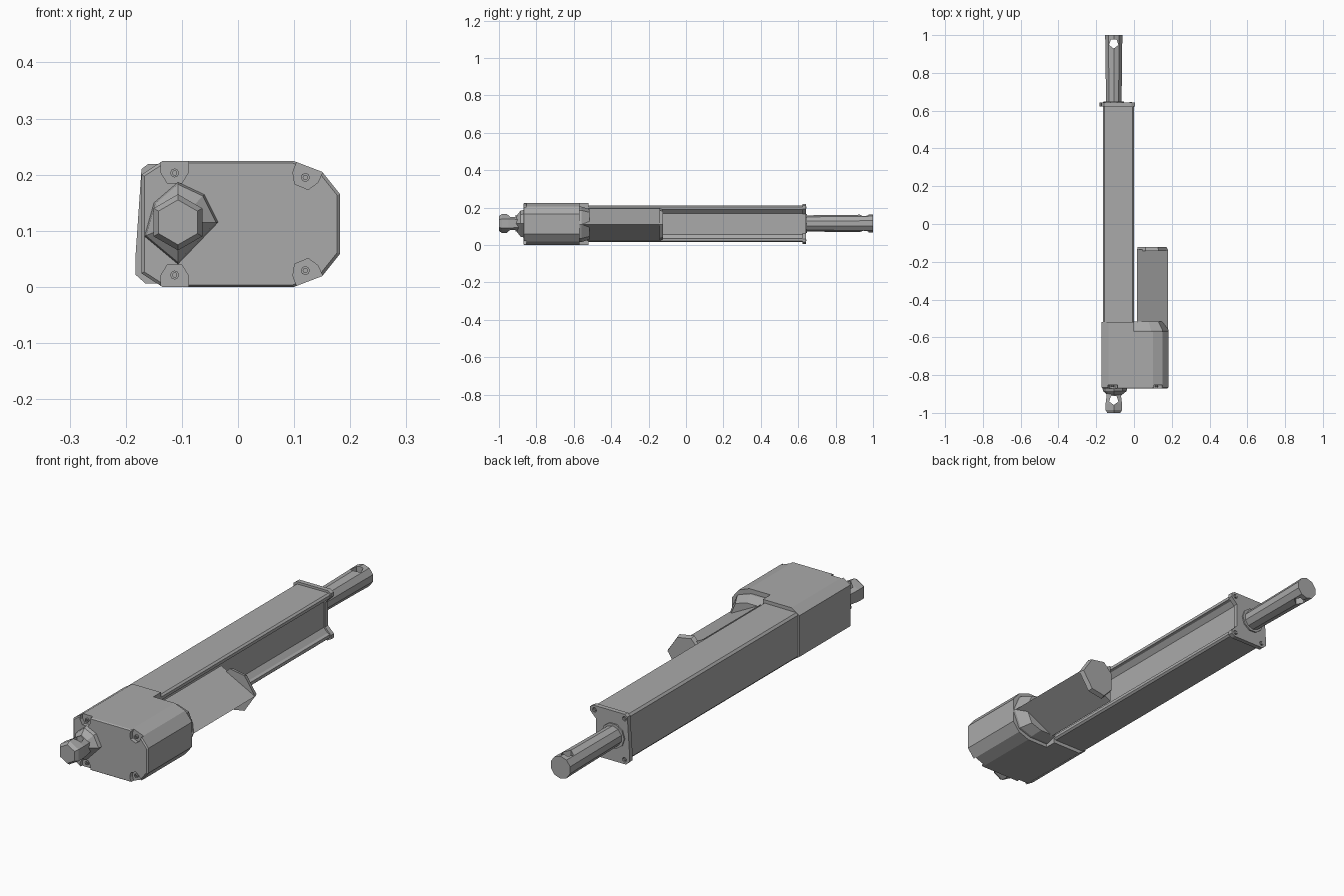
import bpy, bmesh, math
from mathutils import Vector

cube = bpy.data.objects.get("Cube")
if cube:
    bpy.data.objects.remove(cube, do_unlink=True)

grey = bpy.data.materials.new("metal grey")
grey.use_nodes = True
colour = (0.4, 0.4, 0.4, 1)
grey.diffuse_color = colour
grey.node_tree.nodes["Principled BSDF"].inputs["Base Color"].default_value = colour


def loft(name, rings):
    """Skin a list of (y, [(x, z), ...]) cross-sections and cap both ends."""
    bm = bmesh.new()
    loops = [[bm.verts.new((x, y, z)) for x, z in pts] for y, pts in rings]
    n = len(loops[0])
    for a, b in zip(loops, loops[1:]):
        for i in range(n):
            j = (i + 1) % n
            bm.faces.new((a[i], a[j], b[j], b[i]))
    bm.faces.new(loops[0])
    bm.faces.new(loops[-1])
    bmesh.ops.recalc_face_normals(bm, faces=bm.faces)
    mesh = bpy.data.meshes.new(name)
    bm.to_mesh(mesh)
    bm.free()
    mesh.materials.append(grey)
    ob = bpy.data.objects.new(name, mesh)
    bpy.context.collection.objects.link(ob)
    return ob


def prism(name, pts, y0, y1):
    return loft(name, [(y0, pts), (y1, pts)])


def ngon(cx, cz, r, n, turn=0.0):
    return [(cx + r * math.cos(turn + math.tau * i / n),
             cz + r * math.sin(turn + math.tau * i / n)) for i in range(n)]


def scaled(pts, s, cx, cz):
    return [(cx + (x - cx) * s, cz + (z - cz) * s) for x, z in pts]


def cut(target, cutter):
    """Subtract the cutter from the target, then discard the cutter."""
    cutter.hide_render = True
    mod = target.modifiers.new("cut", 'BOOLEAN')
    mod.operation = 'DIFFERENCE'
    mod.solver = 'EXACT'
    mod.object = cutter
    bpy.context.view_layer.objects.active = target
    bpy.ops.object.modifier_apply(modifier=mod.name)
    bpy.data.objects.remove(cutter, do_unlink=True)


def pin_hole(target, y, r):
    """Vertical five-sided hole on the rod axis."""
    cutter = prism("hole_cutter", ngon(0, 0, r, 5, math.pi / 2), -0.2, 0.2)
    cutter.rotation_euler.x = math.pi / 2
    cutter.location = (AX, y, AZ)
    bpy.context.view_layer.update()
    cut(target, cutter)


AX, AZ = -0.107, 0.115   # axis of the rod

# Gearbox housing with a chamfered front rim
half = [(0.182, 0.165), (0.15, 0.205), (0.1, 0.224), (-0.135, 0.224), (-0.172, 0.2)]
outline = half + [(x, 0.224 - z) for x, z in reversed(half)]
housing = loft("gearbox_housing", [(-0.87, scaled(outline, 0.97, 0, 0.112)),
                                   (-0.865, outline), (-0.57, outline)])
step = [(0.0, 0.224), (-0.135, 0.224), (-0.172, 0.2),
        (-0.172, 0.024), (-0.135, 0), (0.0, 0)]
prism("gearbox_step", step, -0.57, -0.52)

# Corner pockets with recessed screws
pocket = [(-0.013, -0.018), (0.013, -0.018), (0.024, 0.0), (0.026, 0.06),
          (-0.026, 0.06), (-0.024, 0.0)]
for x, z, lean in ((-0.113, 0.203, 0), (0.12, 0.195, -0.4)):
    for side in (1, -1):
        c, s = math.cos(lean), math.sin(lean)
        mid = 0.112
        pts = [(x + u * c - v * s, mid + side * (z + u * s + v * c - mid)) for u, v in pocket]
        cut(housing, prism("pocket_cutter", pts, -0.9, -0.853))
        sz = mid + side * (z - mid)
        screw = prism("gearbox_screw", ngon(x, sz, 0.008, 8), -0.862, -0.85)
        cut(screw, prism("socket_cutter", ngon(x, sz, 0.004, 6), -0.87, -0.857))

# Rear mount: flared base and hexagonal eye
base = [(-0.035, 0.115), (-0.06, 0.165), (-0.107, 0.187),
        (-0.15, 0.15), (-0.167, 0.09), (-0.107, 0.04)]
neck = ngon(AX, AZ, 0.05, 6)
neck = [(AX + (x - AX) * 0.85, z) for x, z in neck]
loft("rear_mount_base", [(-0.868, base), (-0.885, scaled(base, 0.94, AX, AZ)),
                         (-0.91, scaled(base, 0.5, AX, AZ))])
hexa = ngon(AX, AZ, 0.05, 6, math.pi / 6)
eye = loft("rear_mount_eye", [(-1.0, scaled(hexa, 0.8, AX, AZ)), (-0.985, hexa),
                              (-0.95, hexa), (-0.88, scaled(hexa, 0.8, AX, AZ))])
pin_hole(eye, -0.932, 0.026)

# Extruded tube with a channel along its left side
channel = [(0, 0.19), (-0.012, 0.187), (-0.03, 0.168), (-0.03, 0.057), (-0.012, 0.038), (0, 0.035)]
tube = [(-0.165, 0.025), (-0.157, 0.016), (-0.157, 0.209), (-0.165, 0.2)]
tube = ([tube[3], tube[2], (-0.008, 0.21), (0, 0.203)] + channel
        + [(0, 0.022), (-0.008, 0.015), tube[1], tube[0]])
prism("main_tube", tube, -0.53, 0.625)

# End plate with screwed ears
plate = [(-0.172, 0.21), (-0.16, 0.219), (-0.012, 0.219), (0.004, 0.21), (0.004, 0.193),
         (-0.024, 0.165), (-0.024, 0.06), (0.004, 0.032), (0.004, 0.015),
         (-0.012, 0.006), (-0.165, 0.006), (-0.183, 0.022), (-0.183, 0.05)]
end_plate = prism("end_plate", plate, 0.622, 0.642)
for x in (-0.158, -0.017):
    for z in (0.025, 0.2):
        cut(end_plate, prism("screw_cutter", ngon(x, z, 0.01, 8), 0.636, 0.66))
        prism("end_plate_screw", ngon(x, z, 0.006, 6), 0.63, 0.645)

# Sliding rod and its collar
prism("rod_collar", ngon(AX, AZ, 0.054, 10), 0.64, 0.648)
ring = ngon(AX, AZ, 0.048, 10, math.pi / 10)
rod = loft("sliding_rod", [(0.63, scaled(ring, 0.9, AX, AZ)),
                           (0.93, scaled(ring, 0.97, AX, AZ)), (1.0, ring)])
pin_hole(rod, 0.955, 0.026)

# Motor: ridged body, slanted tail cap and collar at the gearbox
body = [(0.18, 0.11), (0.015, 0.195), (0.015, 0.025)]
prism("motor_body", body, -0.58, -0.135)
cap = [(0.18, 0.11), (0.13, 0.185), (0.06, 0.197), (0.015, 0.15),
       (0.015, 0.07), (0.06, 0.023), (0.13, 0.035)]
loft("motor_cap", [(-0.142, cap), (-0.122, scaled(cap, 0.93, 0.08, 0.11))])
collar = [(0.182, 0.11), (0.15, 0.185), (0.09, 0.205), (0.0, 0.205),
          (0.0, 0.015), (0.09, 0.015), (0.15, 0.035)]
loft("motor_collar", [(-0.575, collar), (-0.56, collar),
                      (-0.515, scaled(collar, 0.85, 0.0, 0.11))])
